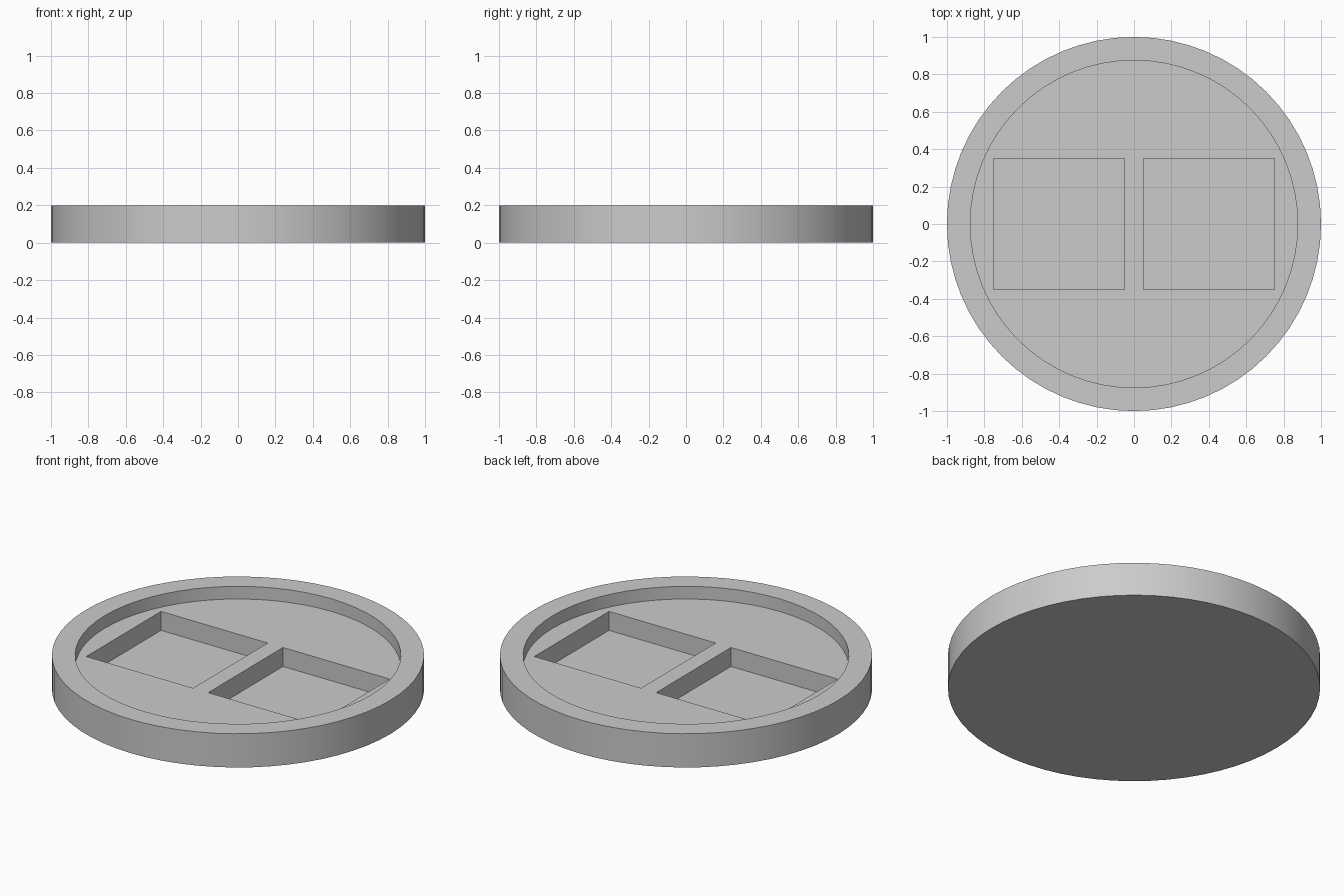
import bpy
import math

cube = bpy.data.objects.get("Cube")
if cube:
    bpy.data.objects.remove(cube, do_unlink=True)

SIDES = 64
HEIGHT, FLOOR, POCKET_FLOOR = 0.2, 0.125, 0.0125
ABOVE = 0.3  # cutters end above the rim

grey = bpy.data.materials.new("light grey")
grey.use_nodes = True
grey.diffuse_color = (0.6, 0.6, 0.6, 1)
grey.node_tree.nodes["Principled BSDF"].inputs["Base Color"].default_value = (0.6, 0.6, 0.6, 1)


def disc(name, radius, bottom, top):
    bpy.ops.mesh.primitive_cylinder_add(vertices=SIDES, radius=radius, depth=top - bottom,
                                        location=(0, 0, (top + bottom) / 2))
    obj = bpy.context.object
    obj.name = name
    obj.data.materials.append(grey)
    return obj


def block(name, x, size, bottom, top):
    bpy.ops.mesh.primitive_cube_add(size=1, location=(x, 0, (top + bottom) / 2))
    obj = bpy.context.object
    obj.name = name
    obj.scale = (size, size, top - bottom)
    bpy.ops.object.transform_apply(location=False, rotation=False, scale=True)
    obj.data.materials.append(grey)
    return obj


# Round tray body
tray = disc("round_tray", 1, 0, HEIGHT)

# Circular recess inside the rim, then two square pockets in its floor
cutters = [disc("recess_cutter", 0.875, FLOOR, ABOVE)]
for side, x in (("left", 0.4), ("right", -0.4)):
    cutters.append(block(side + "_pocket_cutter", x, 0.7, POCKET_FLOOR, ABOVE))

bpy.ops.object.select_all(action='DESELECT')
tray.select_set(True)
bpy.context.view_layer.objects.active = tray
for cutter in cutters:
    cutter.hide_render = True
    cut = tray.modifiers.new(cutter.name, 'BOOLEAN')
    cut.operation = 'DIFFERENCE'
    cut.solver = 'EXACT'
    cut.object = cutter
    bpy.ops.object.modifier_apply(modifier=cut.name)
for cutter in cutters:
    bpy.data.objects.remove(cutter, do_unlink=True)

# Smooth round walls with crisp edges
bpy.ops.object.shade_smooth_by_angle(angle=math.radians(30))
